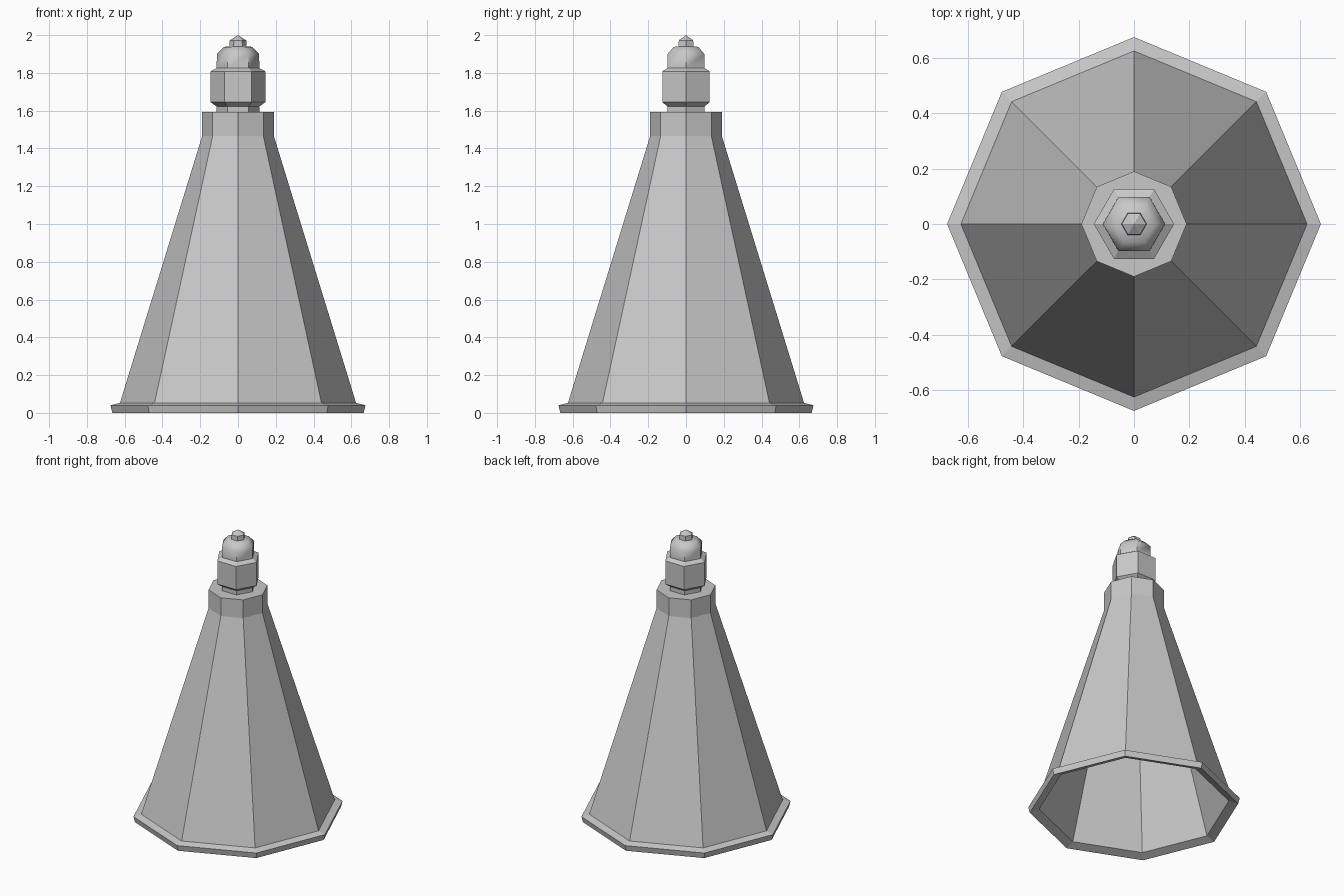
import bpy, bmesh, math

# Remove the default object
cube = bpy.data.objects.get("Cube")
if cube:
    bpy.data.objects.remove(cube, do_unlink=True)

grey = bpy.data.materials.new("plain_grey")
grey.use_nodes = True
GREY = (0.58, 0.58, 0.58, 1.0)
grey.diffuse_color = GREY
grey.node_tree.nodes["Principled BSDF"].inputs["Base Color"].default_value = GREY


def lathe(name, sides, profile, smooth=False):
    """Sweep a (radius, height) profile round z; radius 0 closes to a point."""
    bm = bmesh.new()
    rings = []
    for r, z in profile:
        rings.append([bm.verts.new((r * math.cos(2 * math.pi * i / sides),
                                    r * math.sin(2 * math.pi * i / sides), z))
                      for i in range(sides)])
    for low, high in zip(rings, rings[1:]):
        for i in range(sides):
            j = (i + 1) % sides
            bm.faces.new((low[i], low[j], high[j], high[i]))
    bmesh.ops.remove_doubles(bm, verts=bm.verts, dist=0.0005)
    # Merge the flat fans into single caps
    bmesh.ops.dissolve_limit(bm, angle_limit=math.radians(1),
                             verts=bm.verts, edges=bm.edges)
    mesh = bpy.data.meshes.new(name)
    bm.to_mesh(mesh)
    bm.free()
    mesh.materials.append(grey)
    obj = bpy.data.objects.new(name, mesh)
    bpy.context.collection.objects.link(obj)
    if smooth:
        bpy.ops.object.select_all(action='DESELECT')
        obj.select_set(True)
        bpy.context.view_layer.objects.active = obj
        bpy.ops.object.shade_smooth_by_angle(angle=math.radians(50))


# Hollow eight-sided roof: thin lining, flared eave, slope, straight collar
lathe("spire_roof", 8,
      [(0, 1.465), (0.172, 1.465), (0.605, 0.022), (0.665, 0), (0.675, 0.04),
       (0.625, 0.053), (0.19, 1.465), (0.19, 1.593), (0, 1.593)])

# Six-sided finial: neck and drum
lathe("finial_drum", 6,
      [(0.113, 1.593), (0.113, 1.622), (0.145, 1.645), (0.145, 1.808),
       (0.113, 1.826), (0, 1.826)])

# Bevelled dome on the drum
lathe("finial_dome", 6,
      [(0.113, 1.826), (0.112, 1.9), (0.075, 1.938), (0, 1.942)], smooth=True)

# Small pointed knob
lathe("finial_knob", 6,
      [(0.046, 1.938), (0.044, 1.972), (0, 2.0)])
